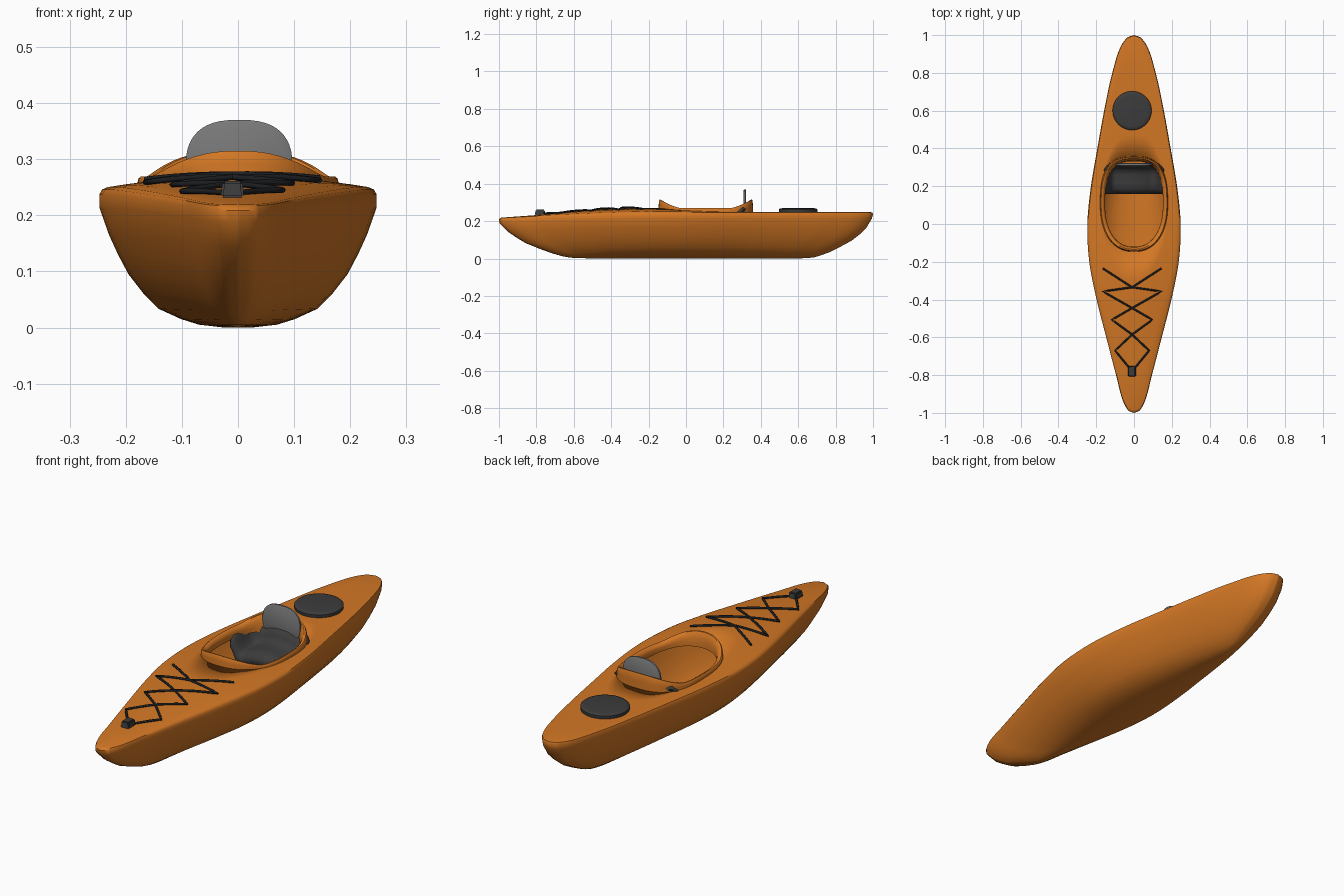
import bpy, bmesh, math
from mathutils import Vector

if "Cube" in bpy.data.objects:
    bpy.data.objects.remove(bpy.data.objects["Cube"])

def material(name, rgb):
    m = bpy.data.materials.new(name)
    m.diffuse_color = (*rgb, 1)
    m.use_nodes = True
    m.node_tree.nodes["Principled BSDF"].inputs["Base Color"].default_value = m.diffuse_color
    return m

ORANGE = material("orange plastic", (0.65, 0.185, 0.018))
DARK = material("dark grey", (0.045, 0.045, 0.046))
BLACK = material("black cord", (0.012, 0.013, 0.015))
GREY = material("mid grey", (0.19, 0.19, 0.19))

def finish(name, bm, mat, angle=40):
    bmesh.ops.recalc_face_normals(bm, faces=bm.faces)
    me = bpy.data.meshes.new(name)
    bm.to_mesh(me)
    bm.free()
    ob = bpy.data.objects.new(name, me)
    bpy.context.collection.objects.link(ob)
    me.materials.append(mat)
    bpy.ops.object.select_all(action='DESELECT')
    ob.select_set(True)
    bpy.context.view_layer.objects.active = ob
    bpy.ops.object.shade_smooth_by_angle(angle=math.radians(angle))
    return ob

def rings_mesh(rings, cap_end=False, cap_start=False):
    bm = bmesh.new()
    vs = [[bm.verts.new(p) for p in r] for r in rings]
    n = len(rings[0])
    for a, b in zip(vs, vs[1:]):
        for i in range(n):
            bm.faces.new((a[i], a[(i + 1) % n], b[(i + 1) % n], b[i]))
    if cap_end:
        bm.faces.new(vs[-1])
    if cap_start:
        bm.faces.new(vs[0])
    return bm

# Plan outline: (y, half width), smoothly interpolated
PLAN = [(-1, 0.0), (-.99, .03), (-.95, .053), (-.8, .095), (-.6, .147), (-.4, .198),
        (-.2, .237), (0, .247), (.2, .228), (.4, .194), (.6, .158), (.8, .115),
        (.95, .065), (.99, .035), (1, 0.0)]

def half_width(y):
    y = max(-1, min(1, y))
    sl = [(b[1] - a[1]) / (b[0] - a[0]) for a, b in zip(PLAN, PLAN[1:])]
    for i, (a, b) in enumerate(zip(PLAN, PLAN[1:])):
        if y <= b[0]:
            h = b[0] - a[0]
            t = (y - a[0]) / h
            edge = i in (0, len(sl) - 1)
            m0 = sl[i] if edge or i == 1 else (sl[i - 1] + sl[i]) / 2
            m1 = sl[i] if edge or i == len(sl) - 2 else (sl[i] + sl[i + 1]) / 2
            return ((2*t**3 - 3*t*t + 1) * a[1] + (t**3 - 2*t*t + t) * h * m0
                    + (3*t*t - 2*t**3) * b[1] + (t**3 - t*t) * h * m1)
    return 0.0

def sheer(y):
    return 0.248 - 0.030 * max(0, (-y - 0.25) / 0.75) ** 1.3

def deck_z(x, y):
    crown = 0.022 * max(0, min(1, (y + 0.9) / 0.5)) * max(0, min(1, (0.25 - y) / 0.35))
    w = max(half_width(y), 0.02)
    return sheer(y) + crown * max(0, 1 - (x / w) ** 2)

N = 120
T = [2 * math.pi * i / N for i in range(N)]

def outline(ws, bow, stern):
    pts = []
    for i, t in enumerate(T):
        y = math.sin(t)
        x = half_width(y) * ws * (1 if math.cos(t) >= 0 else -1)
        pts.append((x, y * (bow if y < 0 else stern), y))
    return pts

YC, A, B = 0.106, 0.18, 0.253

def cockpit(s):
    pts = []
    for t in T:
        c, d = math.cos(t), math.sin(t)
        p = 0.88 if d < 0 else 0.72
        x = math.copysign(abs(c) ** p, c) * (A - B * (1 - s))
        y = YC + math.copysign(abs(d) ** p, d) * B * s
        pts.append((x, y))
    return pts

# Hull: deck rings from the cockpit outward, then waterlines down to the keel
rings = []
inner, edge = cockpit(0.95), outline(0.94, 0.985, 0.985)
for k in (0, .2, .4, .6, .8, 1):
    ring = []
    for (ax, ay), (bx, by, _) in zip(inner, edge):
        x, y = ax + (bx - ax) * k, ay + (by - ay) * k
        ring.append((x, y, deck_z(x, y)))
    rings.append(ring)
LEVELS = [(.246, .98, .994, .996), (.237, 1, 1, 1), (.214, 1, .997, .994), (.165, .93, .955, .965),
          (.13, .865, .91, .93), (.095, .79, .86, .885), (.06, .68, .785, .82), (.033, .57, .72, .765),
          (.015, .41, .665, .715), (.005, .28, .62, .68), (0, .1, .5, .6)]
for z, ws, lb, ls in LEVELS:
    rings.append([(x, y, z * sheer(y0) / 0.248) for x, y, y0 in outline(ws, lb, ls)])
hull = finish("hull", rings_mesh(rings, cap_end=True), ORANGE)
shell = hull.modifiers.new("shell", 'SOLIDIFY')
shell.thickness = 0.008
shell.offset = -1

# Cockpit coaming, raised at both ends
rings = []
for s, f, dz in [(1.0, 0, -.006), (.995, .5, 0), (.99, .9, 0), (.975, 1, .002), (.95, 1, .001),
                 (.925, .8, 0), (.905, .4, 0), (.895, 0, -.004), (.893, 0, -.022), (.92, 0, -.022)]:
    ring = []
    for (x, y), (ox, oy) in zip(cockpit(s), cockpit(1)):
        v = abs(oy - YC) / B
        top = 0.267 + 0.046 * max(0, (v - 0.5) / 0.5) ** 1.6
        base = deck_z(ox, oy)
        ring.append((x, y, base + (top - base) * f + dz))
    rings.append(ring)
finish("cockpit_coaming", rings_mesh(rings), ORANGE)

# Seat: padded pan with raised side wings
SECTION = [(0, .2), (.04, .198), (.075, .188), (.1, .176), (.118, .186), (.132, .215), (.144, .24), (.152, .25)]
xs = [(-x, z) for x, z in SECTION[:0:-1]] + SECTION
rows = [(.158, -.05), (.165, -.02), (.185, -.004), (.22, 0), (.26, 0), (.285, .008), (.3, .03), (.31, .07)]
bm = bmesh.new()
grid = []
for y, dz in rows:
    k = max(0, (y - .28) / .03)
    grid.append([bm.verts.new((x * (1 - .12 * k), y, min(z + dz, .272))) for x, z in xs])
for a, b in zip(grid, grid[1:]):
    for i in range(len(xs) - 1):
        bm.faces.new((a[i], a[i + 1], b[i + 1], b[i]))
seat = finish("seat", bm, DARK, 60)
m = seat.modifiers.new("padding", 'SOLIDIFY')
m.thickness = 0.014
m.offset = -1

# Backrest: thin rounded panel
rings = []
for y, s in [(.308, .94), (.311, 1), (.319, 1), (.322, .94)]:
    ring = []
    for i in range(48):
        t = 2 * math.pi * i / 48
        c, d = math.cos(t), math.sin(t)
        ring.append((.002 + .095 * s * math.copysign(abs(c) ** .75, c), y,
                     .29 + .08 * s * math.copysign(abs(d) ** .85, d)))
    rings.append(ring)
finish("backrest", rings_mesh(rings, True, True), GREY)

# Round storage hatch on the rear deck
rings = []
for r, z in [(.1, .24), (.103, .255), (.103, .262), (.098, .267), (.085, .269)]:
    rings.append([(-.01 + r * math.cos(2 * math.pi * i / 48), .6 + r * math.sin(2 * math.pi * i / 48), z)
                  for i in range(48)])
finish("rear_hatch", rings_mesh(rings, True, True), DARK)

# Bow clip
bm = bmesh.new()
bmesh.ops.create_cube(bm, size=1)
for v in bm.verts:
    k = .85 if v.co.z > 0 else 1
    v.co = Vector((-.01 + v.co.x * .042 * k, -.78 + v.co.y * .056 * k, .246 + v.co.z * .03))
bmesh.ops.bevel(bm, geom=bm.edges[:], offset=.004, segments=2, affect='EDGES')
finish("bow_clip", bm, DARK)

# Criss-cross deck cords, mirrored left and right
CORD = [(.155, -.235), (0, -.335), (-.155, -.357), (0, -.445), (.107, -.507), (0, -.585), (-.09, -.67), (-.004, -.775)]
for name, side in (("deck_cord_left", -1), ("deck_cord_right", 1)):
    pts = []
    for (x0, y0), (x1, y1) in zip(CORD, CORD[1:]):
        for k in range(6):
            pts.append((x0 + (x1 - x0) * k / 6, y0 + (y1 - y0) * k / 6))
    pts.append(CORD[-1])
    cu = bpy.data.curves.new(name, 'CURVE')
    cu.dimensions = '3D'
    cu.bevel_depth = 0.005
    cu.bevel_resolution = 2
    cu.use_fill_caps = True
    sp = cu.splines.new('POLY')
    sp.points.add(len(pts) - 1)
    for p, (x, y) in zip(sp.points, pts):
        px = -.01 + side * x
        p.co = (px, y, deck_z(px, y) + .005, 1)
    cu.materials.append(BLACK)
    ob = bpy.data.objects.new(name, cu)
    bpy.context.collection.objects.link(ob)
